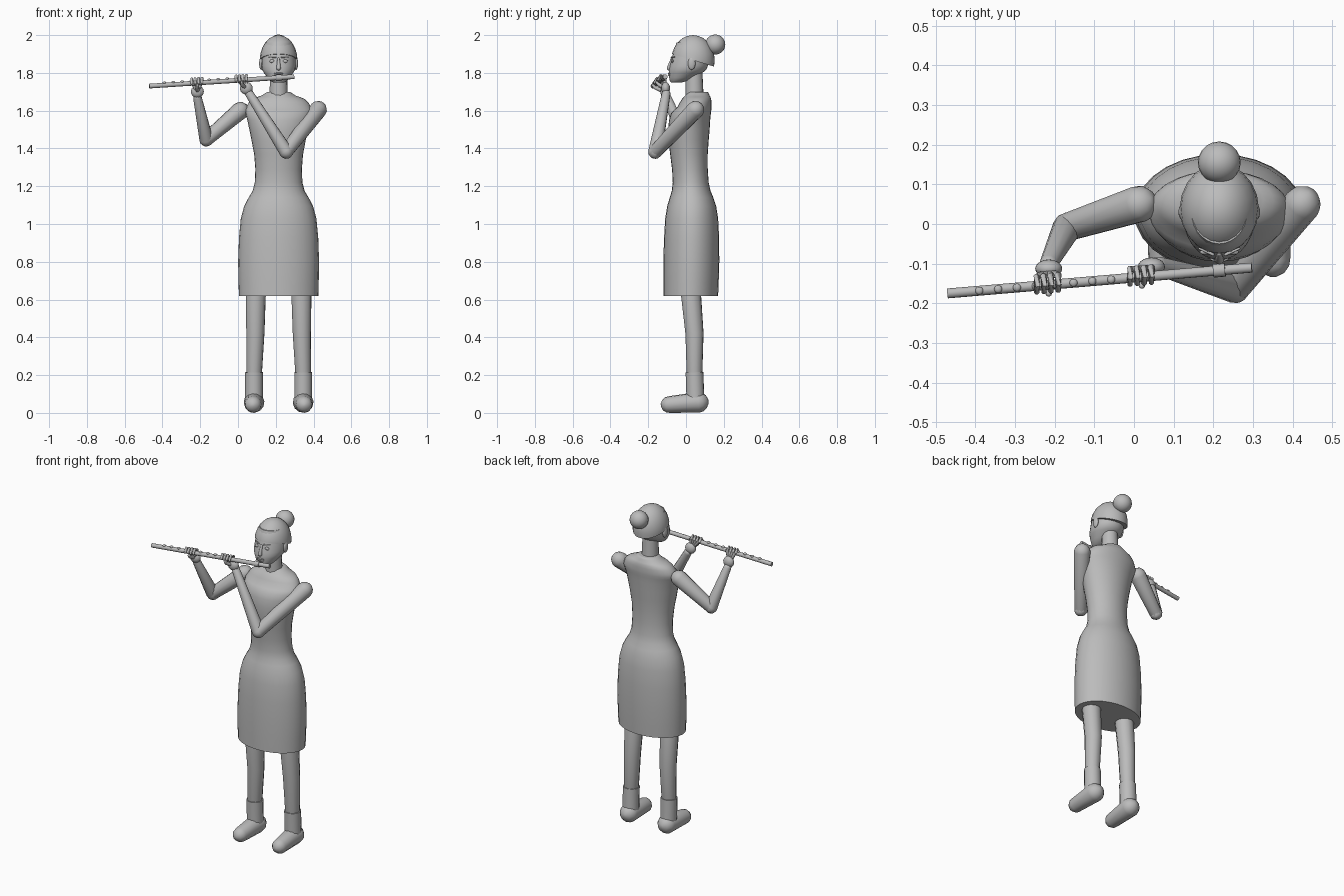
import bpy, bmesh, math
from mathutils import Vector, Matrix

cube = bpy.data.objects.get("Cube")
if cube:
    bpy.data.objects.remove(cube)

shade = (0.5, 0.5, 0.5, 1)
grey = bpy.data.materials.new("plain grey")
grey.use_nodes = True
grey.diffuse_color = shade
grey.node_tree.nodes["Principled BSDF"].inputs["Base Color"].default_value = shade


def finish(name, bm):
    bmesh.ops.recalc_face_normals(bm, faces=bm.faces)
    mesh = bpy.data.meshes.new(name)
    bm.to_mesh(mesh)
    bm.free()
    mesh.materials.append(grey)
    obj = bpy.data.objects.new(name, mesh)
    bpy.context.collection.objects.link(obj)
    bpy.ops.object.select_all(action='DESELECT')
    obj.select_set(True)
    bpy.context.view_layer.objects.active = obj
    bpy.ops.object.shade_smooth_by_angle(angle=math.radians(50))


def skin(name, rings):
    """Bridge equal rings of points and cap both ends."""
    bm = bmesh.new()
    loops = [[bm.verts.new(point) for point in ring] for ring in rings]
    for low, high in zip(loops, loops[1:]):
        for i in range(len(low)):
            bm.faces.new((low[i - 1], low[i], high[i], high[i - 1]))
    bm.faces.new(loops[0])
    bm.faces.new(loops[-1])
    finish(name, bm)


def circle(centre, across, along, sides):
    turns = [math.tau * i / sides for i in range(sides)]
    return [centre + across * math.cos(t) + along * math.sin(t) for t in turns]


def smooth(keys, steps=4):
    """Pass a smooth curve through the key values."""
    keys = [Vector(key) for key in keys]
    padded = [keys[0], *keys, keys[-1]]
    curve = []
    for before, start, end, after in zip(padded, keys, keys[1:], padded[3:]):
        for step in range(steps):
            t = step / steps
            leaving = start + (end - before) * t / 2
            arriving = end - (after - start) * (1 - t) / 2
            blend = t * t * (3 - 2 * t)
            curve.append(leaving * (1 - blend) + arriving * blend)
    return curve + [keys[-1]]


def loft(name, keys, sides=28):
    """Stack level ellipses given as height, half width, middle y, half depth."""
    skin(name, [circle(Vector((MID, y, z)), Vector((width, 0, 0)), Vector((0, depth, 0)), sides)
                for z, width, y, depth in smooth(keys)])


def limb(name, points, start, end, rounded=True, sides=12):
    """Tapered tube along a path, with domed or flat ends."""
    points = [Vector(point) for point in points]
    last = len(points) - 1
    dome = (0.4, 0.9, 1.4) if rounded else ()
    rings = []
    for i, point in enumerate(points):
        radius = start + (end - start) * i / last
        way = (points[min(i + 1, last)] - points[max(i - 1, 0)]).normalized()
        side = way.cross(Vector((0.3, 0.9, 0.1))).normalized()
        up = side.cross(way)
        angles = [0]
        if i == 0:
            angles = [-a for a in reversed(dome)] + angles
        if i == last:
            angles += dome
        for a in angles:
            size = radius * math.cos(a)
            rings.append(circle(point + way * radius * math.sin(a), side * size, up * size, sides))
    skin(name, rings)


def ball(name, centre, size, cut=None):
    """Ellipsoid, with the part below an optional sloping plane removed."""
    bm = bmesh.new()
    bmesh.ops.create_uvsphere(bm, u_segments=20, v_segments=12, radius=1)
    bmesh.ops.transform(bm, matrix=Matrix.LocRotScale(Vector(centre), None, Vector(size)), verts=bm.verts)
    if cut:
        result = bmesh.ops.bisect_plane(bm, geom=bm.verts[:] + bm.edges[:] + bm.faces[:],
                                        plane_co=centre, plane_no=cut, clear_inner=True)
        rim = [part for part in result["geom_cut"] if isinstance(part, bmesh.types.BMEdge)]
        bmesh.ops.edgeloop_fill(bm, edges=rim)
    finish(name, bm)


MID = 0.215

# Dress from hem to collar
loft("dress", [(0.62, 0.21, 0.025, 0.145), (1.03, 0.2, 0.03, 0.14), (1.22, 0.126, 0.025, 0.095),
               (1.5, 0.155, 0.015, 0.11), (1.62, 0.17, 0.045, 0.09), (1.68, 0.09, 0.06, 0.065),
               (1.7, 0.055, 0.06, 0.05)])

# Neck, head and hair
limb("neck", [(MID, 0.045, 1.66), (MID, 0.042, 1.82)], 0.05, 0.045, rounded=False)
loft("head", [(1.75, 0.03, -0.05, 0.03), (1.79, 0.07, -0.01, 0.08),
              (1.86, 0.09, 0.02, 0.1), (1.96, 0.07, 0.03, 0.08)])
ball("hair_cap", (MID, 0.037, 1.867), (0.1, 0.115, 0.133), cut=(0, 0.3, 1))
ball("hair_bun", (MID, 0.155, 1.95), (0.054, 0.053, 0.053))

# Face
limb("nose", [(MID, -0.075, 1.875), (MID, -0.09, 1.825)], 0.006, 0.012)
for lip, height in (("upper_lip", 1.797), ("lower_lip", 1.788)):
    ball(lip, (MID, -0.087, height), (0.024, 0.009, 0.005))

for side, s in (("right", -1), ("left", 1)):
    ball(side + "_eye", (MID + s * 0.035, -0.071, 1.862), (0.014, 0.007, 0.009))
    limb(side + "_brow", [(MID + s * 0.016, -0.077, 1.883), (MID + s * 0.05, -0.062, 1.884)], 0.004, 0.003)
    ball(side + "_ear", (MID + s * 0.092, 0.03, 1.85), (0.011, 0.02, 0.034))

    # Leg, ankle cuff and shoe
    ankle = MID + s * 0.13
    limb(side + "_leg", [(MID + s * 0.12, 0.02, 0.7), (MID + s * 0.123, 0.045, 0.42),
                         (ankle, 0.045, 0.2)], 0.056, 0.042)
    limb(side + "_cuff", [(ankle, 0.045, 0.215), (ankle, 0.05, 0.06)], 0.048, 0.048, rounded=False)
    limb(side + "_shoe", [(ankle, 0.065, 0.056), (ankle + s * 0.005, -0.09, 0.044)], 0.055, 0.044)

# Flute with keys and lip plate
foot = Vector((-0.47, -0.175, 1.73))
crown = Vector((0.297, -0.11, 1.78))


def flute_at(x):
    return foot.lerp(crown, (x - foot.x) / (crown.x - foot.x))


UP = Vector((0, 0, 0.024))
BACK = Vector((0, 0.022, 0))
limb("flute_tube", [foot, crown], 0.0125, 0.0125, rounded=False)
limb("lip_plate", [flute_at(0.2), flute_at(0.23)], 0.017, 0.017, rounded=False)
for i in range(8):
    ball("flute_key", flute_at(-0.39 + i * 0.0475) + UP / 2, (0.01, 0.01, 0.007))

# Arms, then hands whose fingers curl over the flute from behind
arms = (
    ("right", (0.012, 0.05, 1.6), (-0.168, -0.008, 1.447), (-0.215, -0.1, 1.67), -0.245),
    ("left", (0.424, 0.05, 1.605), (0.255, -0.163, 1.382), (0.06, -0.105, 1.69), -0.01),
)
for side, shoulder, elbow, wrist, grip in arms:
    limb(side + "_upper_arm", [shoulder, elbow], 0.047, 0.036)
    limb(side + "_forearm", [elbow, wrist], 0.037, 0.023)
    reach = flute_at(grip + 0.03)
    palm = Vector(wrist).lerp(reach + BACK, 0.4)
    ball(side + "_palm", palm, (0.034, 0.023, 0.033))
    for i in range(4):
        hold = flute_at(grip + i * 0.018)
        limb(side + "_finger", [palm.lerp(hold, 0.3), hold + BACK + UP / 2, hold + UP, hold - BACK * 0.7],
             0.01, 0.007, sides=8)
    limb(side + "_thumb", [palm, reach - UP - BACK / 2, reach - UP / 2 - BACK], 0.012, 0.008, sides=8)
